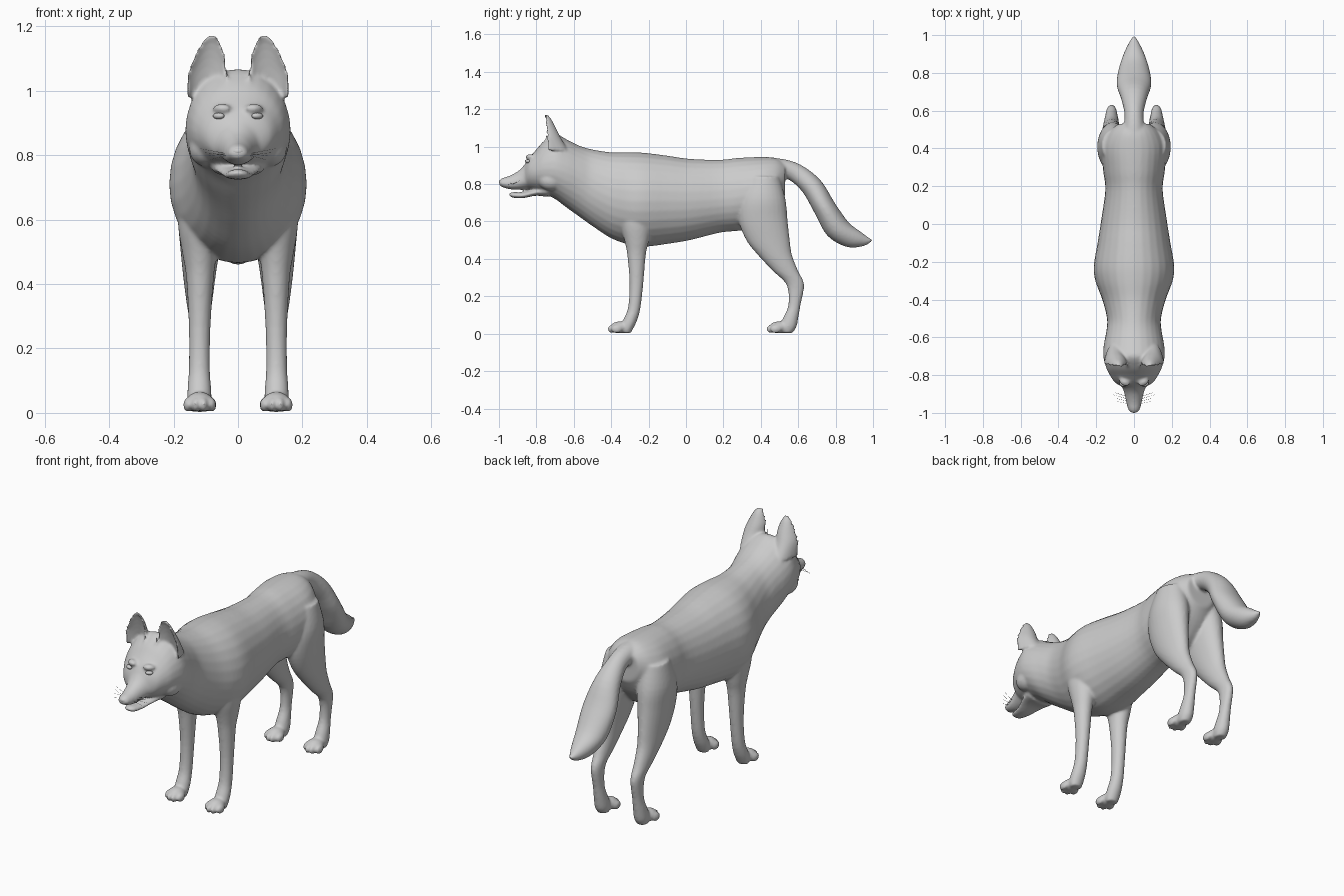
import bpy, bmesh, math
from mathutils import Vector, Matrix

fur = bpy.data.materials.new("grey_fur")
fur.diffuse_color = (0.6, 0.6, 0.6, 1)


def catmull(a, b, c, d, t):
    return [0.5 * (2 * q + (r - p) * t + (2 * p - 5 * q + 4 * r - s) * t * t
                   + (3 * q - p - 3 * r + s) * t ** 3) for p, q, r, s in zip(a, b, c, d)]


def loft(bm, sections, side=1, steps=4, n=28):
    """Section: yA, zA, yB, zB (opposite outline points), centre x, half width,
    fraction from A to B of the widest line (negative makes side A hollow)."""
    s = [sections[0]] + sections + [sections[-1]]
    dense = [catmull(*s[i:i + 4], k / steps) for i in range(len(s) - 3) for k in range(steps)]
    dense.append(sections[-1])
    rings = []
    for ya, za, yb, zb, cx, hw, f in dense:
        a, b = Vector((0, ya, za)), Vector((0, yb, zb))
        mid = a.lerp(b, f) if f >= 0 else a + (b - a) * f
        ring = []
        for k in range(n):
            t = 2 * math.pi * k / n
            p = mid + ((a - mid) if math.sin(t) > 0 else (b - mid)) * abs(math.sin(t))
            ring.append(bm.verts.new((side * (cx + hw * math.cos(t)), p.y, p.z)))
        rings.append(ring)
    faces = [bm.faces.new(rings[0]), bm.faces.new(rings[-1])]
    for r, q in zip(rings, rings[1:]):
        for k in range(n):
            faces.append(bm.faces.new((r[k], r[(k + 1) % n], q[(k + 1) % n], q[k])))
    bmesh.ops.recalc_face_normals(bm, faces=faces)


def ball(bm, centre, radii, tilt=0):
    m = Matrix.Translation(centre) @ Matrix.Rotation(tilt, 4, 'Z') @ Matrix.Diagonal((*radii, 1))
    bmesh.ops.create_uvsphere(bm, u_segments=20, v_segments=12, radius=1, matrix=m)


def finish(bm, name):
    me = bpy.data.meshes.new(name)
    bm.to_mesh(me)
    bm.free()
    for p in me.polygons:
        p.use_smooth = True
    me.materials.append(fur)
    ob = bpy.data.objects.new(name, me)
    bpy.context.collection.objects.link(ob)
    return ob


bm = bmesh.new()

# Skull, neck and torso: y, top, bottom, half width, widest height
torso = [(-.868, .895, .785, .05, .84), (-.84, .94, .775, .1, .86), (-.80, .985, .762, .128, .87),
         (-.76, 1.03, .748, .148, .88), (-.70, 1.068, .72, .163, .88), (-.64, 1.04, .675, .16, .86),
         (-.57, 1.005, .625, .147, .83), (-.5, .985, .575, .143, .78), (-.4, .97, .51, .168, .73),
         (-.3, .97, .475, .205, .71), (-.22, .967, .465, .213, .71), (-.1, .952, .48, .193, .71),
         (.02, .935, .50, .174, .71), (.18, .93, .54, .152, .72), (.28, .94, .55, .163, .73),
         (.4, .945, .57, .172, .76), (.48, .94, .65, .14, .79), (.53, .915, .74, .085, .83)]
loft(bm, [(y, t, y, b, 0, w, (t - m) / (t - b)) for y, t, b, w, m in torso])

# Upper muzzle and lower jaw, with the mouth left open between them
muzzle = [(-1.0, .818, .797, .012), (-.985, .831, .785, .03), (-.94, .846, .772, .042),
          (-.89, .875, .77, .053), (-.84, .925, .777, .072), (-.78, .93, .80, .085)]
jaw = [(-.945, .751, .738, .015), (-.925, .757, .727, .033), (-.87, .758, .725, .046),
       (-.8, .78, .738, .07), (-.74, .81, .73, .085)]
for part in (muzzle, jaw):
    loft(bm, [(y, t, y, b, 0, w, .6) for y, t, b, w in part])

# Tail: upper and lower outline points with half width
loft(bm, [(.42, .935, .42, .83, 0, .06, .5), (.5, .937, .5, .83, 0, .056, .5),
          (.61, .905, .555, .82, 0, .05, .5), (.72, .82, .625, .755, 0, .07, .5),
          (.795, .70, .685, .65, 0, .092, .5), (.87, .595, .755, .525, 0, .082, .5),
          (.935, .545, .855, .465, 0, .055, .5), (.975, .515, .945, .467, 0, .026, .5),
          (.999, .503, .993, .492, 0, .005, .5)])

# Limbs: front y, back y, height, centre x, half width
front_leg = [(-.36, -.18, .70, .12, .07), (-.35, -.185, .58, .12, .066), (-.327, -.20, .49, .119, .053),
             (-.314, -.215, .42, .118, .043), (-.302, -.228, .27, .119, .034),
             (-.31, -.243, .14, .12, .033), (-.335, -.26, .075, .12, .037),
             (-.35, -.278, .035, .12, .037), (-.34, -.295, .004, .12, .03)]
hind_leg = [(.33, .50, .84, .1, .07), (.285, .532, .72, .11, .084), (.28, .543, .61, .114, .074),
            (.322, .555, .50, .118, .06), (.385, .567, .42, .12, .05), (.465, .60, .335, .12, .039),
            (.537, .632, .262, .119, .029), (.547, .613, .155, .118, .027),
            (.517, .60, .08, .118, .034), (.50, .59, .035, .118, .036), (.51, .57, .004, .118, .028)]
ear = [(-.70, .98, -.63, .98, .1, .062, -1), (-.715, 1.05, -.67, 1.05, .096, .062, -1),
       (-.727, 1.1, -.695, 1.1, .088, .052, -1), (-.742, 1.15, -.722, 1.15, .084, .031, -1),
       (-.755, 1.175, -.742, 1.175, .083, .01, -1)]
for s in (1, -1):
    for leg in (front_leg, hind_leg):
        loft(bm, [(f, z, b, z, cx, hw, .5) for f, b, z, cx, hw in leg], s)
    loft(bm, ear, s)
    # Paws with four toes
    for y, cx in ((-.405, .119), (.445, .118)):
        ball(bm, (s * cx, y + .05, .034), (.042, .05, .032))
        for k, dy in ((-1.5, .02), (-.5, 0), (.5, 0), (1.5, .02)):
            ball(bm, (s * (cx + k * .025), y + dy + .014, .025), (.0135, .03, .023))
    # Brow and cheek ruff
    ball(bm, (s * .05, -.835, .945), (.03, .022, .015), s * .5)
    ball(bm, (s * .1, -.72, .82), (.052, .07, .055))
body = finish(bm, "body")

# Fuse the body parts into one soft skin
rm = body.modifiers.new("fuse", 'REMESH')
rm.mode = 'VOXEL'
rm.voxel_size = .007
rm.use_smooth_shade = True
sm = body.modifiers.new("soften", 'SMOOTH')
sm.factor = .5
sm.iterations = 8

# Eyes and nose
bm = bmesh.new()
for s in (1, -1):
    ball(bm, (s * .06, -.848, .922), (.019, .012, .010), s * .5)
finish(bm, "eyes")
bm = bmesh.new()
ball(bm, (0, -.982, .812), (.022, .018, .014))
finish(bm, "nose")

# Whiskers as hair-thin cones
bm = bmesh.new()
for s in (1, -1):
    for k in range(4):
        a = Vector((s * .036, -.95 + .012 * k, .80 + .005 * (k % 2)))
        b = Vector((s * (.09 + .01 * k), -.94 + .018 * k, .785 + .012 * k))
        d = b - a
        m = Matrix.Translation((a + b) / 2) @ d.to_track_quat('Z', 'Y').to_matrix().to_4x4()
        bmesh.ops.create_cone(bm, cap_ends=True, segments=5, radius1=.0009, radius2=.0003,
                              depth=d.length, matrix=m)
finish(bm, "whiskers")
